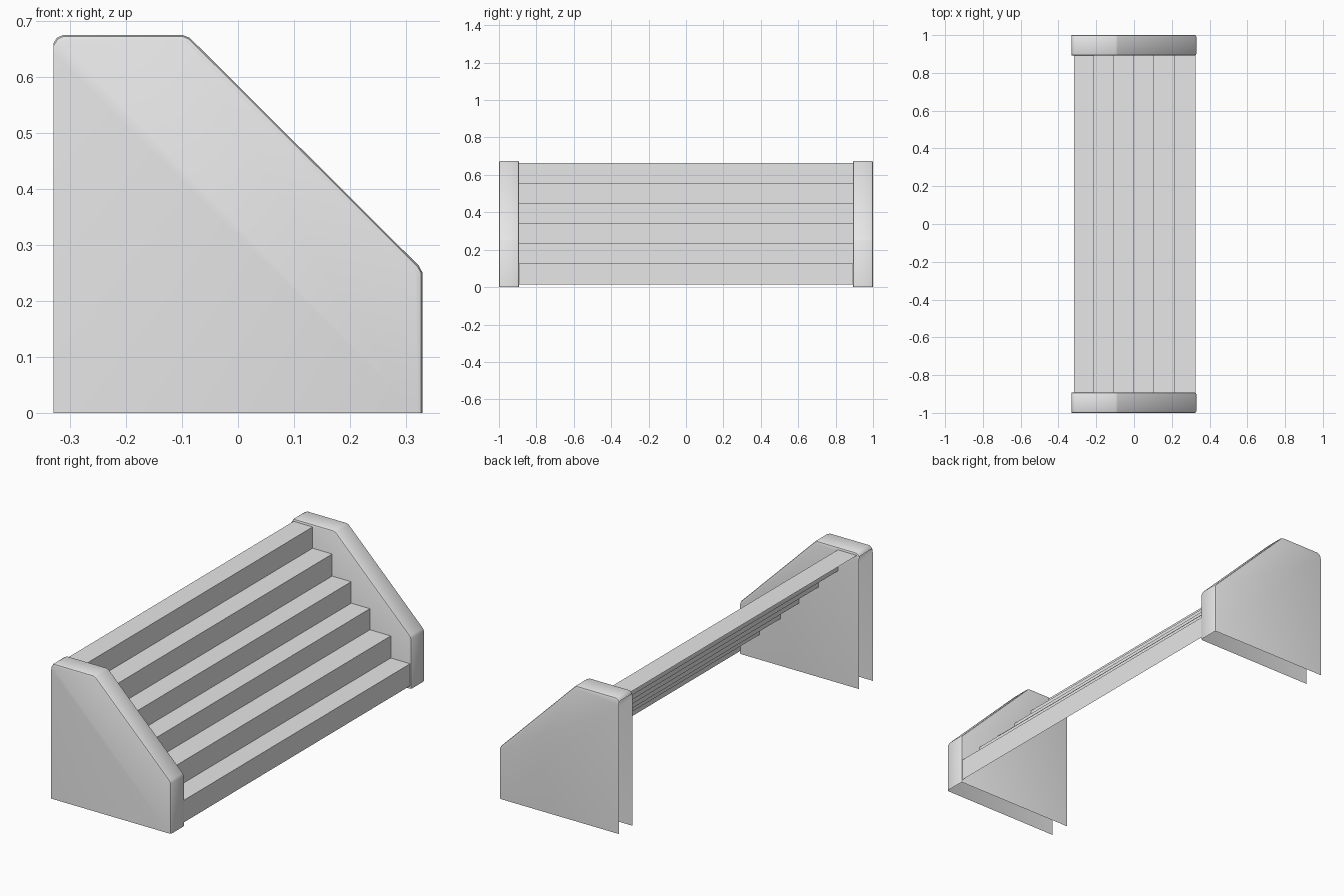
import bpy, bmesh, math

if "Cube" in bpy.data.objects:
    bpy.data.objects.remove(bpy.data.objects["Cube"])

grey = bpy.data.materials.new("plain_grey")
grey.diffuse_color = (0.8, 0.8, 0.8, 1)
grey.use_nodes = True
grey.node_tree.nodes["Principled BSDF"].inputs["Base Color"].default_value = grey.diffuse_color


def finish(bm, name):
    mesh = bpy.data.meshes.new(name)
    bm.to_mesh(mesh)
    bm.free()
    mesh.materials.append(grey)
    ob = bpy.data.objects.new(name, mesh)
    bpy.context.collection.objects.link(ob)
    return ob


def strip(bm, profile, y0, y1):
    """Sweep an open x-z profile from y0 to y1; returns both vertex rows."""
    a = [bm.verts.new((x, y0, z)) for x, z in profile]
    b = [bm.verts.new((x, y1, z)) for x, z in profile]
    for i in range(len(a) - 1):
        bm.faces.new((a[i], b[i], b[i + 1], a[i + 1]))
    return a, b


# End walls: hollow shells, open at the back and underneath, softened rims
wall = [(-0.33, 0), (-0.33, 0.66), (-0.324, 0.67), (-0.313, 0.675),
        (-0.098, 0.675), (-0.086, 0.67), (0.323, 0.263), (0.33, 0.25), (0.33, 0)]
for name, y0, y1 in (("front_end_wall", -1, -0.892), ("back_end_wall", 0.892, 1)):
    bm = bmesh.new()
    a, b = strip(bm, wall[1:], y0, y1)
    for row in (a, b):
        foot = bm.verts.new((wall[0][0], row[0].co.y, 0))
        bm.faces.new([foot] + row)
    bmesh.ops.recalc_face_normals(bm, faces=bm.faces)
    if sum(f.normal.z * f.calc_area() for f in bm.faces) < 0:
        bmesh.ops.reverse_faces(bm, faces=bm.faces)
    rims = [e for row in (a, b) for p, q in zip(row, row[1:])
            for e in p.link_edges if e.other_vert(p) == q]
    bmesh.ops.bevel(bm, geom=rims, offset=0.009, segments=2, profile=0.5,
                    affect='EDGES', clamp_overlap=True)
    ob = finish(bm, name)
    bpy.ops.object.select_all(action='DESELECT')
    ob.select_set(True)
    bpy.context.view_layer.objects.active = ob
    bpy.ops.object.shade_smooth_by_angle(angle=math.radians(40))

# Stairs: one thin zigzag sheet of risers and treads between the walls
edges = [0.325, 0.218, 0.103, 0.0, -0.105, -0.213, -0.318]
heights = [0.015, 0.125, 0.235, 0.34, 0.447, 0.557, 0.663]
steps = [(edges[0], heights[0])]
for i in range(6):
    steps += [(edges[i], heights[i + 1]), (edges[i + 1], heights[i + 1])]
bm = bmesh.new()
strip(bm, steps, -0.892, 0.892)
bm.normal_update()
if sum(f.normal.z for f in bm.faces) < 0:
    bmesh.ops.reverse_faces(bm, faces=bm.faces)
finish(bm, "stairs")
